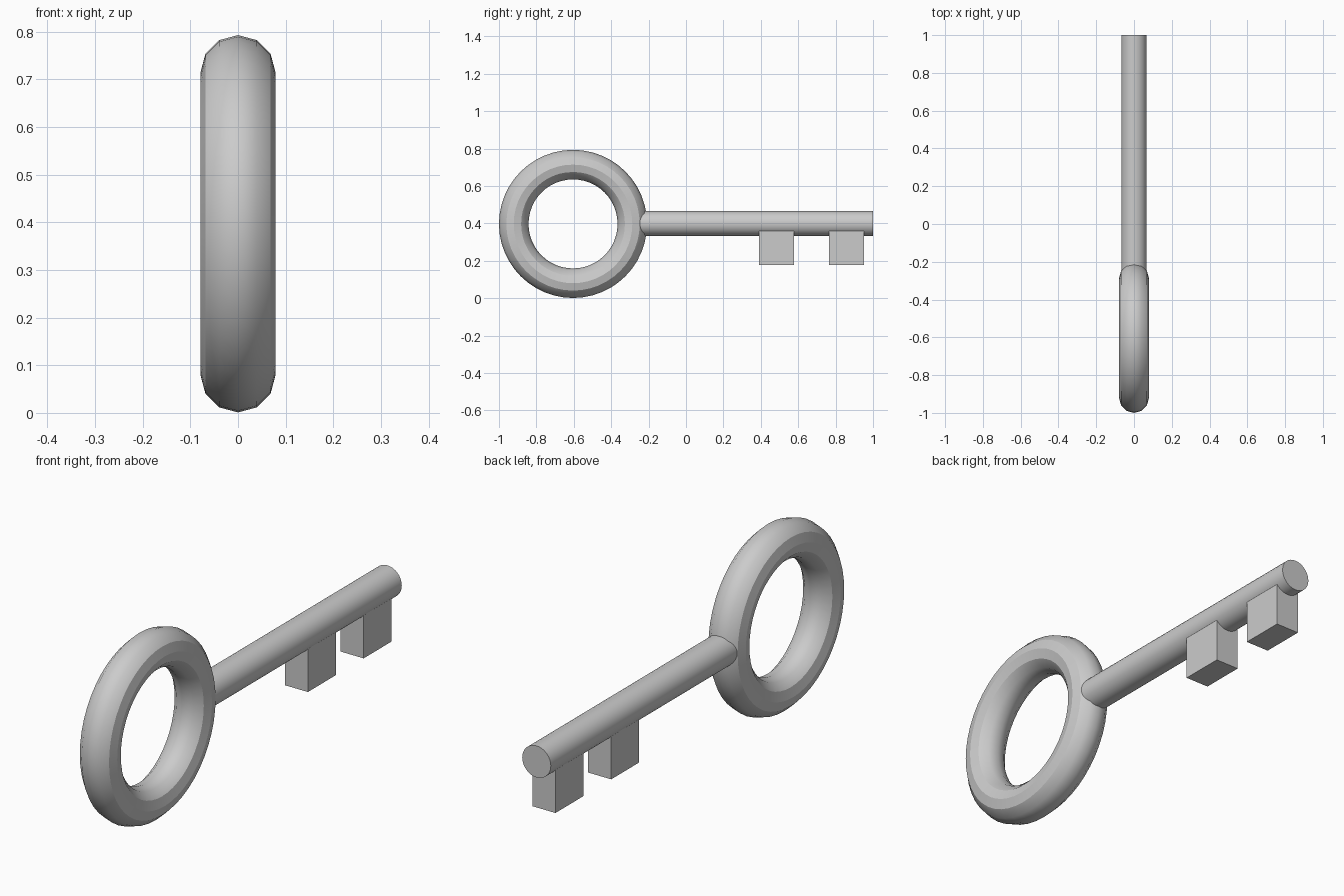
import bpy
from math import pi

if "Cube" in bpy.data.objects:
    bpy.data.objects.remove(bpy.data.objects["Cube"])

CZ = 0.397


def finish(name, smooth=True):
    ob = bpy.context.object
    ob.name = name
    bpy.ops.object.transform_apply(location=False, rotation=True, scale=True)
    if smooth:
        bpy.ops.object.shade_smooth_by_angle(angle=pi / 6)
    return ob


# Ring handle, standing in the YZ plane
bpy.ops.mesh.primitive_torus_add(major_radius=0.317, minor_radius=0.079,
                                 major_segments=48, minor_segments=12,
                                 location=(0, -0.604, CZ), rotation=(0, pi / 2, 0))
finish("ring_handle")

# Round shaft, its start buried in the ring
y0, y1 = -0.29, 1.0
bpy.ops.mesh.primitive_cylinder_add(vertices=32, radius=0.067, depth=y1 - y0,
                                    location=(0, (y0 + y1) / 2, CZ + 0.002),
                                    rotation=(pi / 2, 0, 0))
finish("shaft")

# Two square teeth under the shaft
z0, z1 = 0.177, 0.40
for name, y in (("inner_tooth", 0.484), ("outer_tooth", 0.857)):
    bpy.ops.mesh.primitive_cube_add(size=1, location=(0, y, (z0 + z1) / 2))
    bpy.context.object.scale = (0.108, 0.187, z1 - z0)
    finish(name, smooth=False)
